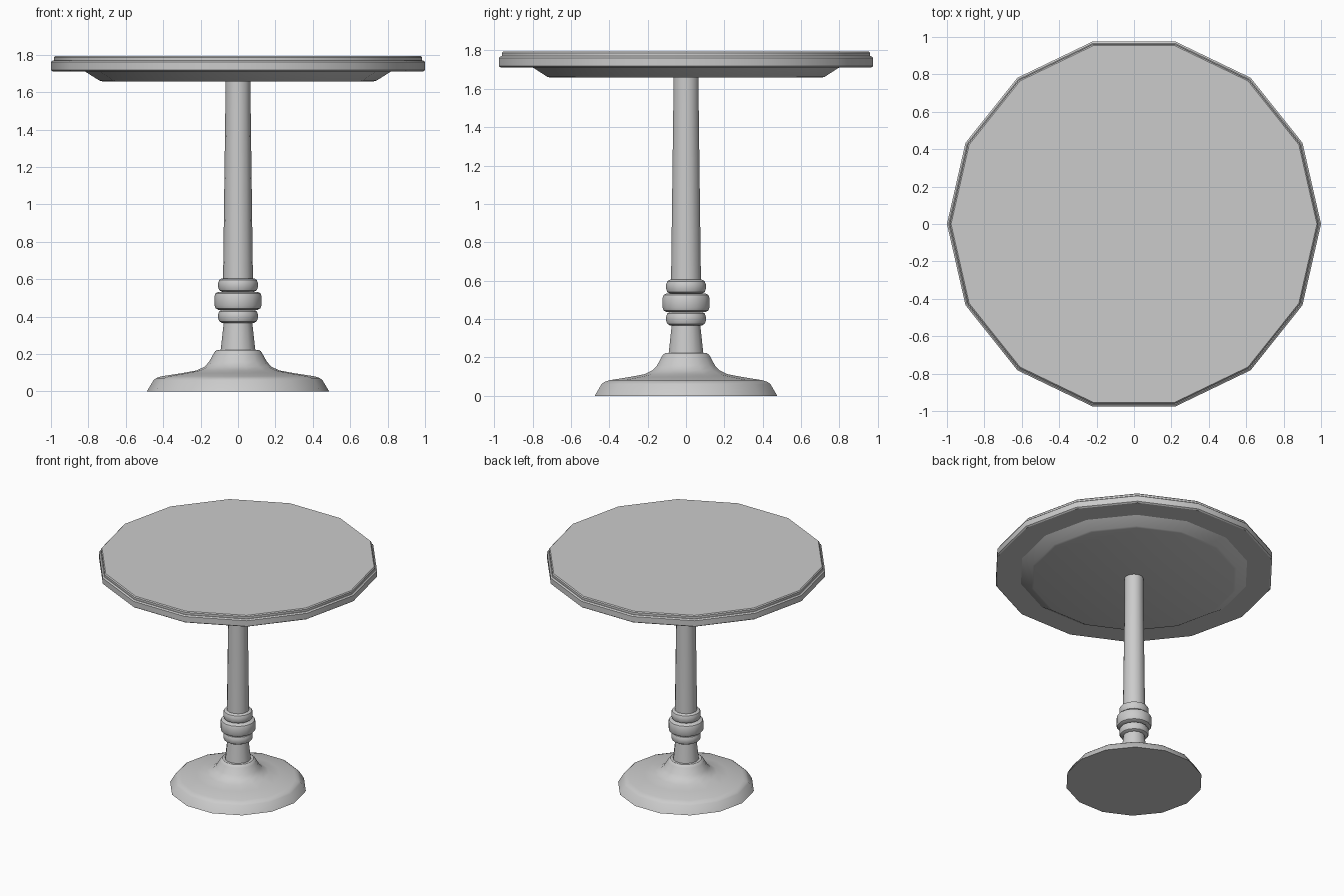
import bpy, bmesh, math

SIDES = 14

cube = bpy.data.objects.get("Cube")
if cube:
    bpy.data.objects.remove(cube, do_unlink=True)

# Single light grey finish
grey = bpy.data.materials.new("light_grey")
grey.use_nodes = True
grey.diffuse_color = (0.6, 0.6, 0.6, 1)
grey.node_tree.nodes["Principled BSDF"].inputs["Base Color"].default_value = (0.6, 0.6, 0.6, 1)


def lathe(name, profile):
    """Turn a bottom-to-top (radius, height) profile around z and cap both ends."""
    bm = bmesh.new()
    rings = []
    for r, z in profile:
        rings.append([bm.verts.new((r * math.cos(a), r * math.sin(a), z))
                      for a in (math.tau * i / SIDES for i in range(SIDES))])
    for low, high in zip(rings, rings[1:]):
        for i in range(SIDES):
            j = (i + 1) % SIDES
            bm.faces.new((low[i], low[j], high[j], high[i]))
    bm.faces.new(rings[0][::-1])
    bm.faces.new(rings[-1])
    mesh = bpy.data.meshes.new(name)
    bm.to_mesh(mesh)
    bm.free()
    mesh.materials.append(grey)
    ob = bpy.data.objects.new(name, mesh)
    bpy.context.collection.objects.link(ob)
    bpy.ops.object.select_all(action='DESELECT')
    ob.select_set(True)
    bpy.context.view_layer.objects.active = ob
    bpy.ops.object.shade_smooth_by_angle(angle=math.radians(35))
    return ob


def collar(name, radius, bottom, top):
    """Ring with rounded rims."""
    b = 0.02
    lathe(name, [(radius - b, bottom), (radius - b * 0.3, bottom + b * 0.4),
                 (radius, bottom + b * 1.2), (radius, top - b * 1.2),
                 (radius - b * 0.3, top - b * 0.4), (radius - b, top)])


# Flared foot
lathe("base", [(0.488, 0), (0.452, 0.06), (0.437, 0.072), (0.41, 0.081),
               (0.3, 0.098), (0.22, 0.113), (0.18, 0.132), (0.155, 0.158),
               (0.13, 0.203), (0.122, 0.215), (0.112, 0.222)])

# Column and its turned rings
lathe("lower_neck", [(0.094, 0.21), (0.075, 0.38)])
collar("lower_collar", 0.106, 0.367, 0.437)
collar("middle_collar", 0.126, 0.437, 0.533)
collar("upper_collar", 0.106, 0.533, 0.605)
lathe("column", [(0.08, 0.59), (0.068, 1.5), (0.068, 1.67)])

# Table top: under-panel, edge slab and thin upper layer
lathe("under_panel", [(0.725, 1.658), (0.742, 1.663), (0.82, 1.712)])
lathe("top_slab", [(0.99, 1.711), (1.0, 1.718), (1.0, 1.762), (0.99, 1.77)])
lathe("top_surface", [(0.985, 1.769), (0.985, 1.787), (0.978, 1.794)])
